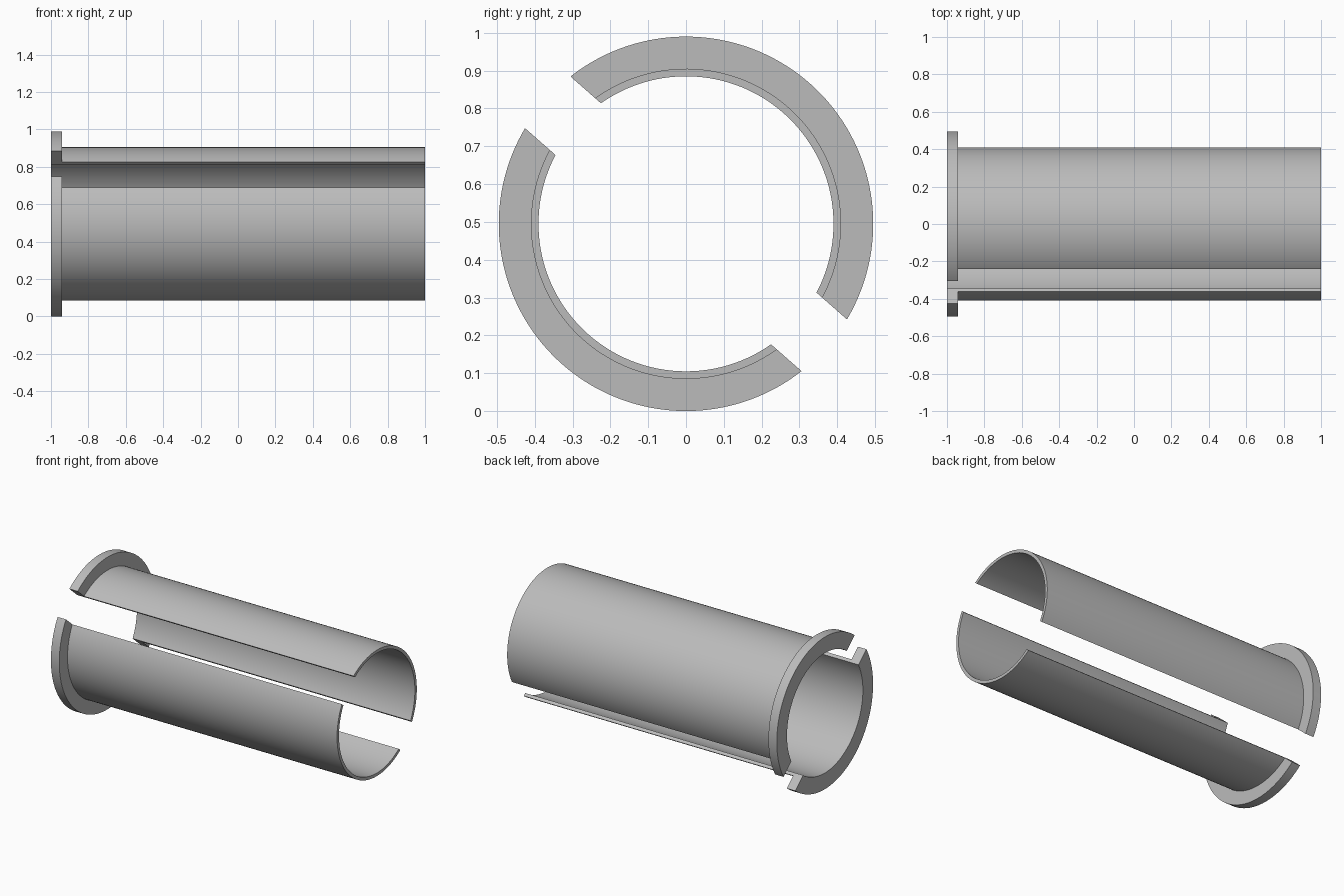
import bpy, bmesh, math
from math import cos, sin, asin, pi

cube = bpy.data.objects.get("Cube")
if cube:
    bpy.data.objects.remove(cube, do_unlink=True)

R_FLANGE, R_TUBE, R_BORE = 0.495, 0.41, 0.39
SLOT_ANGLE = math.radians(138.7)   # direction of the slot in the y-z plane
SLOT_HALF = 0.091                  # half the slot width
STEPS = 72

grey = bpy.data.materials.new("plain grey")
grey.use_nodes = True
colour = (0.5, 0.5, 0.5, 1)
grey.diffuse_color = colour
grey.node_tree.nodes["Principled BSDF"].inputs["Base Color"].default_value = colour

# Wall section as (x, radius): flange at one end, thin sleeve to the other
PROFILE = [(-1, R_BORE), (-1, R_FLANGE), (-0.94, R_FLANGE),
           (-0.94, R_TUBE), (1, R_TUBE), (1, R_BORE)]


def half_sleeve(name, start):
    """Sweep the section round half a turn, ending on flat, parallel slot walls."""
    bm = bmesh.new()
    rings = []
    for i in range(STEPS + 1):
        ring = []
        for x, r in PROFILE:
            gap = asin(SLOT_HALF / r)
            a = start + gap + (pi - 2 * gap) * i / STEPS
            ring.append(bm.verts.new((x, r * cos(a), R_FLANGE + r * sin(a))))
        rings.append(ring)
    n = len(PROFILE)
    for a, b in zip(rings, rings[1:]):
        for j in range(n):
            k = (j + 1) % n
            bm.faces.new((a[j], a[k], b[k], b[j]))
    # Slot walls
    bm.faces.new(rings[0])
    bm.faces.new(rings[-1])
    bmesh.ops.recalc_face_normals(bm, faces=bm.faces)
    mesh = bpy.data.meshes.new(name)
    bm.to_mesh(mesh)
    bm.free()
    mesh.materials.append(grey)
    obj = bpy.data.objects.new(name, mesh)
    bpy.context.collection.objects.link(obj)
    bpy.ops.object.select_all(action='DESELECT')
    obj.select_set(True)
    bpy.context.view_layer.objects.active = obj
    bpy.ops.object.shade_smooth_by_angle(angle=math.radians(30))


half_sleeve("lower_half_sleeve", SLOT_ANGLE)
half_sleeve("upper_half_sleeve", SLOT_ANGLE + pi)
